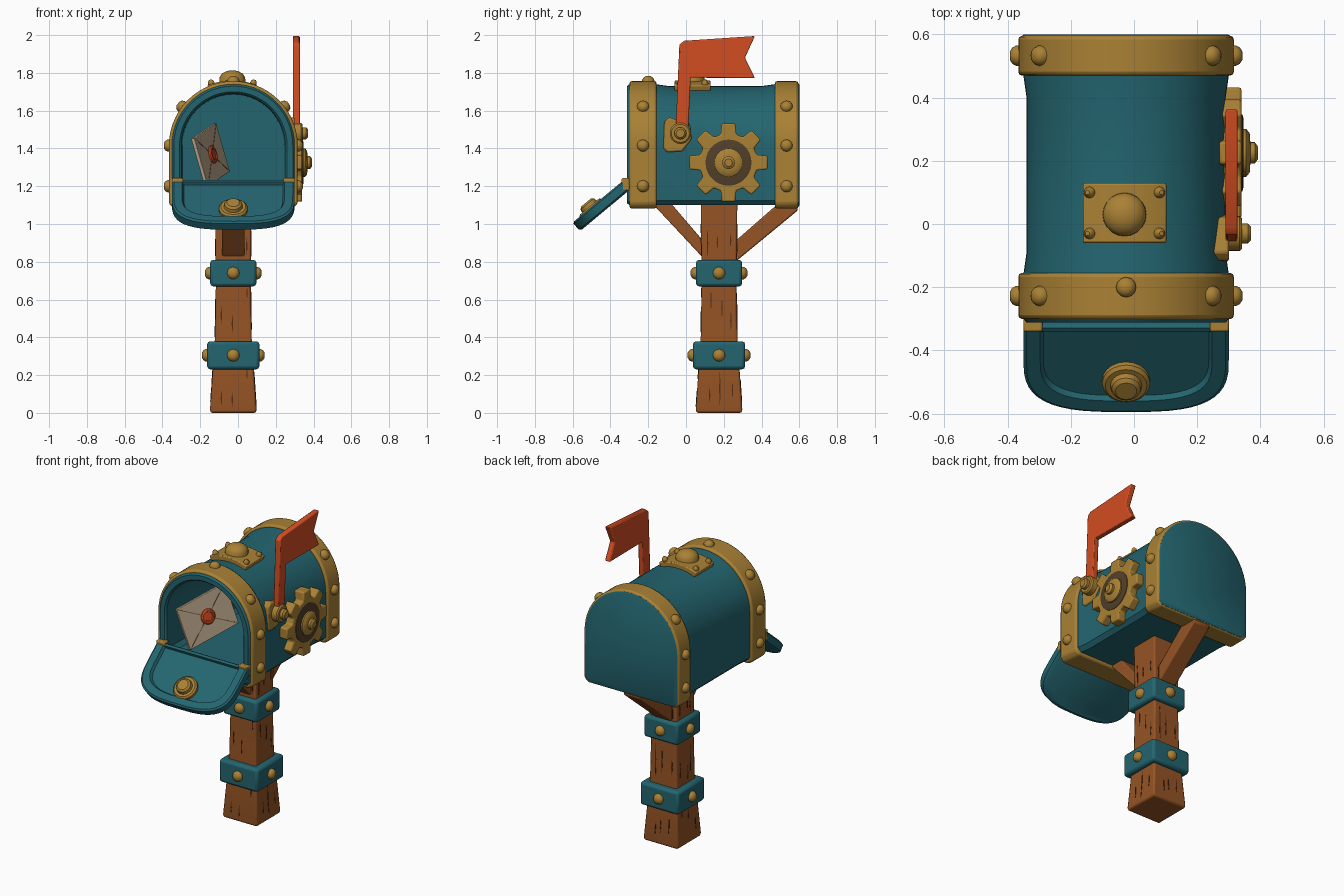
import bpy, bmesh, math, random
from mathutils import Vector, Matrix

if "Cube" in bpy.data.objects:
    bpy.data.objects.remove(bpy.data.objects["Cube"])
random.seed(4)
CX, CY = -0.025, 0.175      # mailbox centre line, post depth


def material(name, rgb):
    m = bpy.data.materials.new(name)
    m.use_nodes = True
    m.diffuse_color = (*rgb, 1)
    m.node_tree.nodes["Principled BSDF"].inputs["Base Color"].default_value = (*rgb, 1)
    return m


TEAL = material("teal paint", (0.017, 0.13, 0.16))
BRASS = material("brass", (0.4, 0.22, 0.035))
WOOD = material("brown wood", (0.3, 0.088, 0.018))
GRAIN = material("dark wood grain", (0.09, 0.025, 0.008))
RED = material("orange red paint", (0.65, 0.075, 0.016))
PAPER = material("cream paper", (0.55, 0.42, 0.28))
CREASE = material("paper crease", (0.2, 0.13, 0.08))
BRONZE = material("dark bronze", (0.085, 0.05, 0.022))


def loft(name, rings, mat, loop=False, bevel=0, matrix=None):
    """Skin a chain of equal-length point rings; caps the ends unless looped."""
    bm = bmesh.new()
    vs = [[bm.verts.new(p) for p in r] for r in rings]
    n = len(rings[0])
    for a, b in zip(vs, vs[1:] + vs[:1] if loop else vs[1:]):
        for i in range(n):
            j = (i + 1) % n
            bm.faces.new((a[i], a[j], b[j], b[i]))
    if not loop:
        bm.faces.new(vs[0])
        bm.faces.new(vs[-1])
    if matrix:
        bm.transform(matrix)
    bmesh.ops.recalc_face_normals(bm, faces=bm.faces)
    me = bpy.data.meshes.new(name)
    bm.to_mesh(me)
    bm.free()
    me.materials.append(mat)
    ob = bpy.data.objects.new(name, me)
    bpy.context.collection.objects.link(ob)
    if bevel:
        mod = ob.modifiers.new("soft_edges", "BEVEL")
        mod.width, mod.segments, mod.limit_method = bevel, 2, "ANGLE"
        mod.angle_limit = math.radians(40)
    bpy.ops.object.select_all(action="DESELECT")
    ob.select_set(True)
    bpy.context.view_layer.objects.active = ob
    bpy.ops.object.shade_smooth_by_angle(angle=math.radians(35))
    return ob


def box(name, centre, size, mat, bevel=0, matrix=None):
    x, y, z = (s / 2 for s in size)
    c = Vector(centre)
    rings = [[c + Vector((sx * x, sy * y, h)) for sx, sy in ((-1, -1), (1, -1), (1, 1), (-1, 1))] for h in (-z, z)]
    return loft(name, rings, mat, bevel=bevel, matrix=matrix)


def side_plate(name, outline, x0, x1, mat, bevel=0):
    """Extrude a (y, z) outline along x."""
    return loft(name, [[(x, y, z) for y, z in outline] for x in (x0, x1)], mat, bevel=bevel)


def lathe(name, loc, axis, profile, mat, seg=16):
    m = Matrix.Translation(loc) @ Vector(axis).to_track_quat("Z", "Y").to_matrix().to_4x4()
    ts = [math.tau * i / seg for i in range(seg)]
    return loft(name, [[(r * math.cos(t), r * math.sin(t), h) for t in ts] for r, h in profile], mat, matrix=m)


def rivet(name, loc, axis, r=0.032):
    lathe(name, loc, axis, [(r, -0.02), (r, 0.008), (r * 0.8, 0.02), (r * 0.4, 0.028)], BRASS, 12)


def arch(y, half, z0, spring=1.415, r=0.025):
    """Round-topped mailbox cross-section at depth y."""
    pts = [(half * math.cos(t), spring + half * math.sin(t)) for t in (math.pi * i / 28 for i in range(29))]
    pts += [(-half, z0 + r), (-half + r, z0), (half - r, z0), (half, z0 + r)]
    return [(CX + x, y, z) for x, z in pts]


# Hollow mailbox shell with front lip and closed back
loft("mailbox_body", [arch(0.48, 0.27, 1.16), arch(-0.3, 0.275, 1.16), arch(-0.312, 0.285, 1.15),
     arch(-0.312, 0.315, 1.11), arch(-0.3, 0.325, 1.1), arch(-0.16, 0.325, 1.1), arch(-0.09, 0.315, 1.1),
     arch(0.4, 0.315, 1.1), arch(0.47, 0.325, 1.1), arch(0.595, 0.33, 1.09), arch(0.6, 0.322, 1.1)], TEAL)

# Riveted brass bands
for label, y0, y1 in (("front", -0.3, -0.155), ("back", 0.47, 0.595)):
    loft(label + "_band", [arch(y0, 0.31, 1.12), arch(y0, 0.341, 1.082), arch(y1, 0.341, 1.082),
         arch(y1, 0.31, 1.12)], BRASS, loop=True, bevel=0.012)
    ym = (y0 + y1) / 2
    for s in (-1, 1):
        rivet(label + "_band_rivet", (CX + s * 0.34, ym, 1.2), (s, 0, 0))
        for t in (0, 0.65):
            d = Vector((s * math.cos(t), 0, math.sin(t)))
            rivet(label + "_band_rivet", Vector((CX, ym, 1.415)) + d * 0.34, d)
rivet("front_band_top_rivet", (CX, -0.2, 1.755), (0, 0, 1))

# Curved plate and dome on the roof
roof = [(r * math.sin(t), 1.415 + r * math.cos(t)) for r, sign in ((0.31, 1), (0.345, -1))
        for t in (sign * (-0.4 + 0.1 * i) for i in range(9))]
loft("roof_plate", [[(CX - 0.005 + x, y, z) for x, z in roof] for y in (-0.06, 0.13)], BRASS, bevel=0.006)
lathe("roof_dome", (CX - 0.005, 0.03, 1.755), (0, 0, 1),
      [(0.07, -0.02), (0.068, 0.02), (0.056, 0.04), (0.034, 0.053), (0.012, 0.058)], BRASS, 20)
for sx in (-1, 1):
    for y in (-0.03, 0.1):
        d = Vector((sx * 0.32, 0, 0.95)).normalized()
        rivet("roof_plate_rivet", Vector((CX - 0.005, y, 1.415)) + d * 0.34, d, 0.018)

# Open door hanging forward, recessed panel, knob and hinges
d = Vector((0, -0.77, -0.64)).normalized()
n = Vector((0, d.z, -d.y))
DOOR = Matrix.Translation((CX, -0.31, 1.21)) @ Matrix(((1, 0, 0), (0, d.y, n.y), (0, d.z, n.z))).to_4x4()


def door_ring(w, start, end, h):
    pts = [(-w, start), (w, start)]
    for i in range(25):
        t = math.pi * i / 24
        c, s = math.cos(t), math.sin(t)
        pts.append((math.copysign(abs(c) ** 0.65, c) * w, 0.13 + (end - 0.13) * max(s, 0) ** 0.65))
    return [(x, u, h) for x, u in pts]


loft("door", [door_ring(0.31, 0, 0.34, -0.03), door_ring(0.325, -0.005, 0.352, -0.02),
     door_ring(0.325, -0.005, 0.352, 0.022), door_ring(0.315, 0, 0.342, 0.03), door_ring(0.272, 0.015, 0.3, 0.03),
     door_ring(0.262, 0.02, 0.292, 0.012)], TEAL, matrix=DOOR)
lathe("door_knob", DOOR @ Vector((0, 0.23, 0.012)), n, [(0.076, -0.01), (0.076, 0.016), (0.066, 0.026),
      (0.05, 0.026), (0.046, 0.044), (0.034, 0.054)], BRASS, 20)
for x in (-0.295, 0.295):
    box("door_hinge", (CX + x, -0.318, 1.21), (0.06, 0.045, 0.065), BRASS, 0.006)

# Tapered square post
levels = ((0, 0.12), (0.02, 0.123), (0.24, 0.108), (0.4, 0.097), (0.7, 0.092), (1.13, 0.097))
CORNERS = ((-1, -1), (1, -1), (1, 1), (-1, 1))
loft("post", [[(CX + sx * h, CY + sy * h, z) for sx, sy in CORNERS] for z, h in levels], WOOD, bevel=0.01)

# Teal collars with rivets, and grain cuts on every post face
for k in range(4):
    turn = Matrix.Translation((CX, CY, 0)) @ Matrix.Rotation(k * math.pi / 2, 4, "Z")
    out = turn.to_3x3() @ Vector((0, -1, 0))
    for z, half in ((0.305, 0.138), (0.74, 0.122)):
        rivet("collar_rivet", turn @ Vector((0, -half, z)), out, 0.033)
    for z0, z1, h0, h1 in ((0.02, 0.23, 0.123, 0.109), (0.4, 0.66, 0.097, 0.093), (0.82, 1.0, 0.094, 0.096)):
        for x in (-0.055, 0.005, 0.06):
            x += random.uniform(-0.015, 0.015)
            a, b = sorted(random.uniform(0, 1) for i in range(2))
            b = min(1, max(b, a + 0.35))
            rows = [(f, w) for f, w in ((a, 0.001), ((a + b) / 2, 0.004), (b, 0.001))]
            loft("grain_cut", [[(x + sx * w, -(h0 + (h1 - h0) * f) + sy * 0.002, z0 + (z1 - z0) * f)
                 for sx, sy in CORNERS] for f, w in rows], GRAIN, matrix=turn)
for label, z, half, tall in (("lower", 0.305, 0.138, 0.148), ("upper", 0.74, 0.122, 0.14)):
    box(label + "_collar", (CX, CY, z), (2 * half, 2 * half, tall), TEAL, 0.016)

# Slanted braces under the box
side_plate("front_brace", [(0.1, 0.81), (0.1, 0.9), (-0.08, 1.11), (-0.18, 1.11)], CX - 0.06, CX + 0.06, WOOD, 0.008)
side_plate("back_brace", [(0.25, 0.79), (0.25, 0.9), (0.49, 1.11), (0.59, 1.11), (0.59, 1.07)],
           CX - 0.06, CX + 0.06, WOOD, 0.008)

# Eight-tooth gear on the left side
GY, GZ = 0.225, 1.325
teeth = []
for k in range(8):
    for r, t in ((0.155, -0.27), (0.21, -0.17), (0.21, 0.17), (0.155, 0.27)):
        a = k * math.pi / 4 + t
        teeth.append((GY + r * math.cos(a), GZ + r * math.sin(a)))
side_plate("gear", teeth, 0.27, 0.34, BRASS, 0.008)
lathe("gear_dark_ring", (0.34, GY, GZ), (1, 0, 0), [(0.122, -0.02), (0.122, 0.003), (0.11, 0.006)], BRONZE, 28)
lathe("gear_hub", (0.34, GY, GZ), (1, 0, 0),
      [(0.076, -0.01), (0.076, 0.015), (0.062, 0.026), (0.034, 0.028), (0.034, 0.042), (0.02, 0.052)], BRASS, 20)

# Flag with notched end, bracket and pivot
side_plate("flag_bracket", [(-0.12, 1.4), (-0.1, 1.38), (-0.02, 1.385), (0.03, 1.45), (0.02, 1.53), (-0.09, 1.565),
           (-0.115, 1.54)], 0.25, 0.3, BRASS, 0.008)
side_plate("flag", [(-0.055, 1.5), (0.012, 1.5), (0.025, 1.775), (0.365, 1.772), (0.312, 1.88), (0.365, 1.995),
           (-0.01, 1.97), (-0.035, 1.95)], 0.29, 0.328, RED, 0.006)
lathe("flag_pivot", (0.3, -0.03, 1.48), (1, 0, 0),
      [(0.056, -0.03), (0.056, 0.034), (0.048, 0.042), (0.032, 0.042), (0.032, 0.06), (0.022, 0.07)], BRASS, 20)

# Sealed letter leaning inside
a = Vector((0.115, 0.33, 0.08)).normalized()
c = Vector((0.088, -0.035, 0.02))
c = (c - a * c.dot(a)).normalized()
b = c.cross(a)
LETTER = Matrix.Translation((-0.146, -0.11, 1.365)) @ Matrix((a, b, c)).transposed().to_4x4()
W, H = 0.18, 0.135
box("letter", (0, 0, 0), (2 * W, 2 * H, 0.02), PAPER, 0.003, LETTER)
for sx, sy in CORNERS:
    angle = math.atan2(sy * H, sx * W)
    m = LETTER @ Matrix.Rotation(angle, 4, "Z")
    box("letter_crease", (math.hypot(W, H) / 2, 0, 0.01), (math.hypot(W, H) * 0.96, 0.005, 0.003), CREASE, 0, m)
lathe("wax_seal", LETTER @ Vector((0, 0, 0.01)), c, [(0.048, -0.005), (0.048, 0.008), (0.04, 0.014),
      (0.03, 0.014), (0.027, 0.009)], RED)
